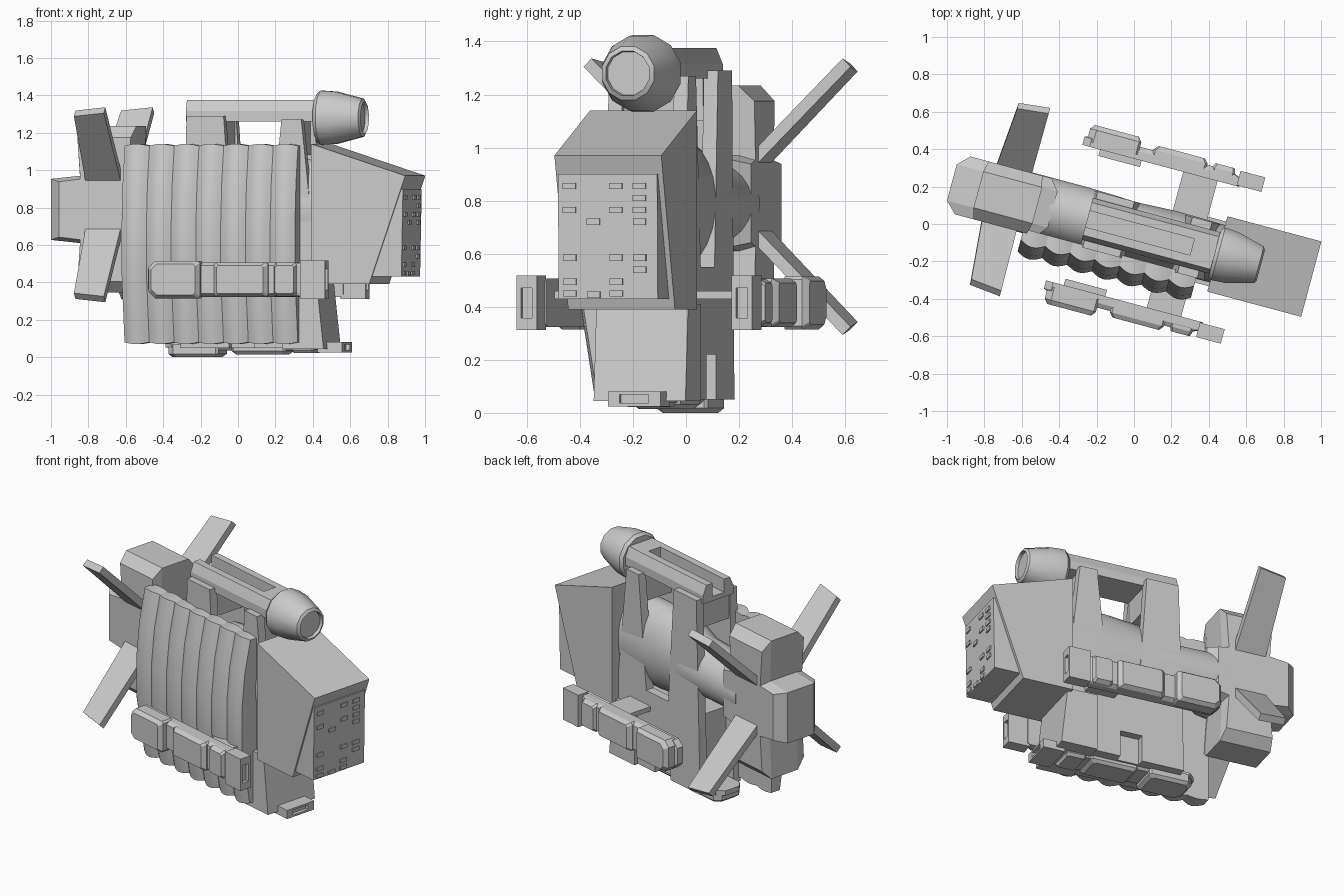
import bpy, bmesh, math
from mathutils import Matrix, Vector

if "Cube" in bpy.data.objects:
    bpy.data.objects.remove(bpy.data.objects["Cube"])

# Ship is built along +x, then turned and shifted as one piece
SHIP = Matrix.Translation((-0.008, -0.037, 0)) @ Matrix.Rotation(math.radians(-15), 4, 'Z')
AXIS_Z = 0.79


def loft(name, rings, smooth=None, local=Matrix()):
    """Skin a list of equal-length point rings and cap both ends."""
    bm = bmesh.new()
    vs = [[bm.verts.new(p) for p in r] for r in rings]
    n = len(rings[0])
    for a, b in zip(vs, vs[1:]):
        for i in range(n):
            j = (i + 1) % n
            bm.faces.new((a[i], a[j], b[j], b[i]))
    bm.faces.new(vs[0][::-1])
    bm.faces.new(vs[-1])
    bm.transform(SHIP @ local)
    bmesh.ops.recalc_face_normals(bm, faces=bm.faces)
    me = bpy.data.meshes.new(name)
    bm.to_mesh(me)
    bm.free()
    ob = bpy.data.objects.new(name, me)
    bpy.context.collection.objects.link(ob)
    if smooth:
        bpy.ops.object.select_all(action='DESELECT')
        ob.select_set(True)
        bpy.context.view_layer.objects.active = ob
        bpy.ops.object.shade_smooth_by_angle(angle=math.radians(smooth))
    return ob


def prism(name, pts, y0, y1, local=Matrix()):
    """Side profile (x, z) pulled from y0 to y1."""
    return loft(name, [[(x, y, z) for x, z in pts] for y in (y0, y1)], local=local)


def box(name, x0, x1, y0, y1, z0, z1, local=Matrix()):
    return prism(name, [(x0, z0), (x1, z0), (x1, z1), (x0, z1)], y0, y1, local)


def turned(name, stations, z, n, smooth=None):
    """Round body along x from (x, half width, half height) stations."""
    rings = [[(x, ry * math.cos((i + .5) * math.tau / n), z + rz * math.sin((i + .5) * math.tau / n))
              for i in range(n)] for x, ry, rz in stations]
    return loft(name, rings, smooth)


# Cockpit block with slanted front, and the window panel wedge
prism("cockpit_block", [(.47, .39), (.79, .39), (.99, .97), (.47, 1.14)], -.21, .207)
prism("window_panel", [(.80, .43), (.966, .43), (.975, .9), (.95, .9)], -.2, .187)
columns = {-.155: (.855, .765, .585, .495, .45), -.062: (.72, .445),
           .026: (.855, .765, .585, .495, .45), .118: (.855, .81, .765, .72, .585, .54)}
for y, heights in columns.items():
    for z in heights:
        x = .966 + .009 * (z - .43) / .47
        box("window", x - .02, x + .008, y - .025, y + .025, z - .012, z + .012)

# Lower hull and the two-post side frames with a small notch at the foot
prism("lower_hull", [(-.2, .05), (.5, .05), (.48, .4), (.46, .52), (-.2, .52)], -.105, .105)
frame = [(-.27, .05), (0, .05), (0, .22), (.14, .22), (.14, .05), (.5, .05), (.48, .4), (.47, .6),
         (.40, 1.27), (.29, 1.27), (.22, .55), (.02, .55), (-.03, 1.29), (-.235, 1.29)]
prism("left_frame", frame, .10, .155)
prism("right_frame", frame, -.155, -.10)
prism("front_bulkhead", [(.3, .045), (.53, .045), (.49, .41), (.3, .41)], -.18, .178)
box("rear_gun_mount", -.23, -.035, -.15, .095, 1.10, 1.265)
box("front_gun_mount", .295, .385, -.13, .095, 1.08, 1.265)

# Engine core, flattened between the frames
turned("engine_core", [(-.6, .165, .17), (-.3, .165, .165), (-.12, .16, .18), (-.02, .155, .25),
                       (.2, .165, .27), (.47, .16, .27)], AXIS_Z, 24, 30)

# Cross-shaped tail: inset outer layers give the chamfered lobes
def cross(y, inset):
    w, i = .163 - inset * .25, .15 - inset * .3
    up, back = .445 - inset, .31 - inset
    pts = [(w, up), (-w, up), (-i, i + .03), (-back, w), (-back, -w), (-i, -i - .03),
           (-w, -up), (w, -up), (i, -i - .03), (back * .8, -w), (back * .8, w), (i, i + .03)]
    return [(-.69 + x, y, AXIS_Z + z) for x, z in pts]

loft("tail_cross", [cross(-.16, .06), cross(-.1, 0), cross(.1, 0), cross(.16, .06)])

# Four diagonal fins
for k in range(4):
    turn = Matrix.Translation((0, 0, .815)) @ Matrix.Rotation(math.radians(45 + 90 * k), 4, 'X')
    prism("tail_fin", [(-.80, .1), (-.60, .1), (-.595, .715), (-.765, .69)], -.022, .022, turn)

# Ribbed armour on the right flank: seven bulging strips
profile = [(-.14, 1.13), (-.20, 1.13), (-.242, .93), (-.265, .7), (-.265, .45), (-.205, .08),
           (-.14, .08)]
for k in range(7):
    x0 = -.565 + k * .137
    rings = []
    for s in range(7):
        b = math.sin(math.pi * s / 6) * .025
        ring = []
        for i, (y, z) in enumerate(profile):
            out = b if 0 < i < len(profile) - 1 else 0
            dz = b * .4 if i < 2 else (-b * .4 if i > 4 else 0)
            ring.append((x0 + s * .137 / 6, y - out, z + dz))
        rings.append(ring)
    loft("armour_rib", rings, 30)

# Top gun: open U-shaped rail and hollow twelve-sided muzzle
channel = [(-.115, 1.26), (.115, 1.26), (.115, 1.315), (.09, 1.375), (.045, 1.375), (.045, 1.29),
           (-.045, 1.29), (-.045, 1.375), (-.09, 1.375), (-.115, 1.315)]
loft("gun_rail", [[(x, y, z) for y, z in channel] for x in (-.25, .46)])
box("gun_rail_front", .33, .46, -.05, .05, 1.27, 1.375)
turned("gun_muzzle", [(x, r, r) for x, r in ((.455, .135), (.475, .15), (.55, .145), (.7, .105),
                                             (.71, .087), (.69, .084))], 1.28, 12, 35)

# Weapon pod: built along x with "outward" as +y, reused for left, right and underside
def pod(side, m):
    def slab(name, x0, x1, d0, d1, h, taper):
        pts = [(x0, -h + taper), (x0 + taper, -h), (x1 - .012, -h), (x1, -h + .012),
               (x1, h - .012), (x1 - .012, h), (x0 + taper, h), (x0, h - taper)]
        mid = (x0 + x1) / 2
        rings = []
        for d, k in ((d0, 1), (d1 - .025, 1), (d1, .82)):
            rings.append([(mid + (x - mid) * (1 - (1 - k) * .8), d, z * k) for x, z in pts])
        loft(side + "_" + name, rings, local=m)
    slab("pod_core", -.378, .49, .375, .445, .092, .04)
    slab("pod_rear_plate", -.36, -.077, .40, .495, .10, .035)
    slab("pod_middle_plate", -.005, .295, .40, .475, .092, .012)
    slab("pod_front_plate", .326, .45, .40, .465, .09, .012)
    rings = []
    for x, k in ((.475, 1), (.612, 1), (.612, .55), (.59, .55)):
        rings.append([(x, .42 + .04 * k * p, .103 * k * q)
                      for p, q in ((-1, -1), (1, -1), (1, 1), (-1, 1))])
    loft(side + "_pod_muzzle", rings, local=m)

left = Matrix.Translation((0, 0, .415))
right = left @ Matrix.Scale(-1, 4, (0, 1, 0))
under = (Matrix.Translation((0, 0, .347)) @ Matrix.Scale(.7, 4, (0, 0, 1))
         @ Matrix.Rotation(math.radians(-90), 4, 'X'))
pod("left", left)
pod("right", right)
pod("under", under)

# Pylons and inner blocks carrying the side pods
for side, m in (("left", Matrix()), ("right", Matrix.Scale(-1, 4, (0, 1, 0)))):
    box(side + "_pylon", .18, .37, .10, .40, .43, .46, m)
    box(side + "_pod_inner_block", -.28, -.05, .34, .39, .38, .46, m)
